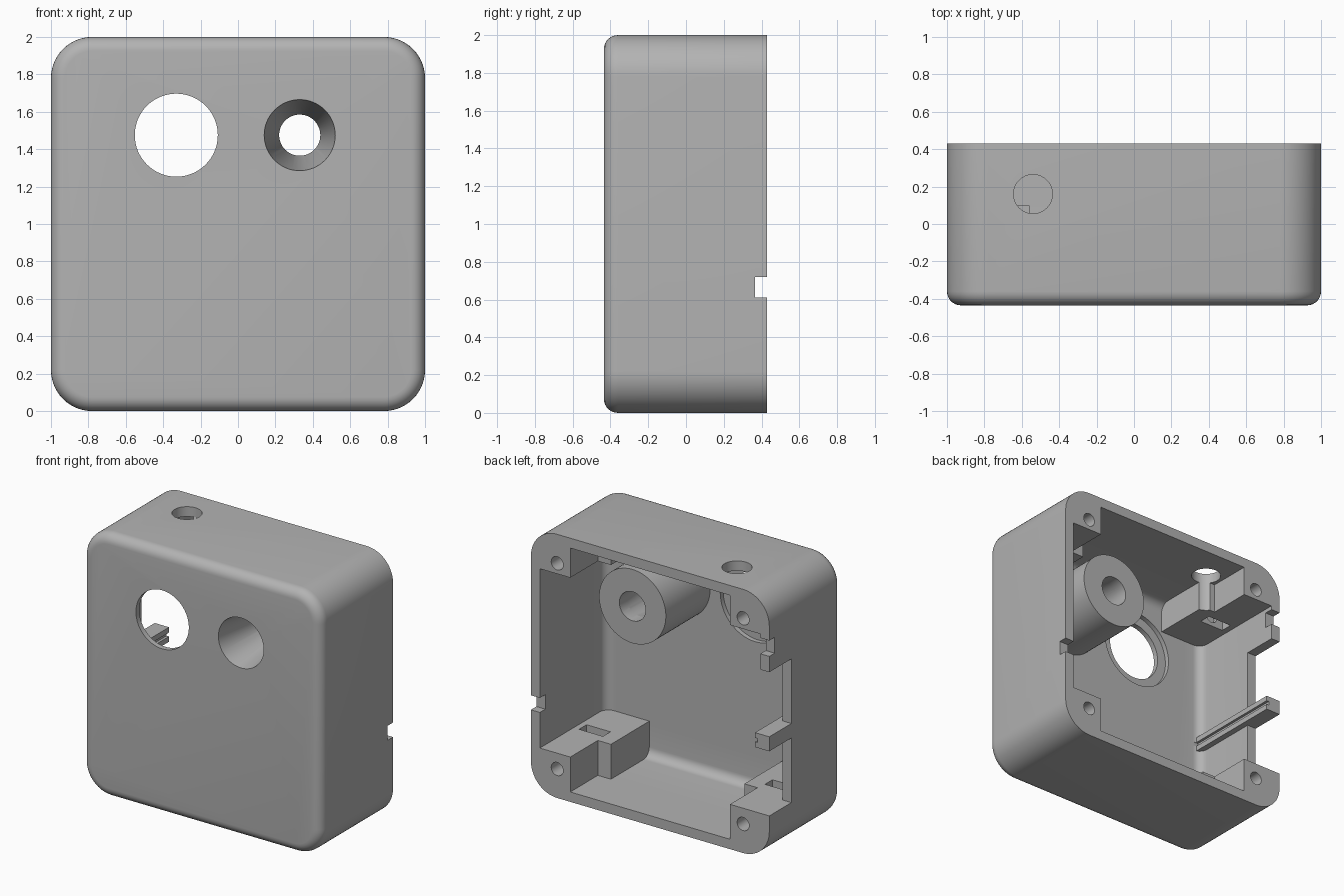
import bpy, bmesh, math
from mathutils import Matrix

if "Cube" in bpy.data.objects:
    bpy.data.objects.remove(bpy.data.objects["Cube"], do_unlink=True)

grey = bpy.data.materials.new("plain_grey")
grey.use_nodes = True
grey.diffuse_color = (0.45, 0.45, 0.45, 1)
grey.node_tree.nodes["Principled BSDF"].inputs["Base Color"].default_value = grey.diffuse_color

FRONT, BACK = -0.435, 0.43
WALL = 0.075
FLOOR = FRONT + WALL


def to_object(name, bm):
    mesh = bpy.data.meshes.new(name)
    bm.to_mesh(mesh)
    bm.free()
    mesh.materials.append(grey)
    obj = bpy.data.objects.new(name, mesh)
    bpy.context.collection.objects.link(obj)
    return obj


def box_mesh(x, y, z):
    bm = bmesh.new()
    bmesh.ops.create_cube(bm, size=1)
    for v in bm.verts:
        v.co = [r[0] if c < 0 else r[1] for c, r in zip(v.co, (x, y, z))]
    return bm


def box(name, x, y, z):
    return to_object(name, box_mesh([min(x), max(x)], y, z))


def rounded_box(name, x, y, z, corner, front):
    """Box with rounded upright corners and a rounded front rim."""
    bm = box_mesh(x, y, z)
    along_y = [e for e in bm.edges if abs(e.verts[0].co.y - e.verts[1].co.y) > 0.1]
    bmesh.ops.bevel(bm, geom=along_y, offset=corner, segments=14, profile=0.5, affect='EDGES')
    rim = [e for e in bm.edges if all(abs(v.co.y - y[0]) < 1e-4 for v in e.verts)]
    bmesh.ops.bevel(bm, geom=rim, offset=front, segments=7, profile=0.5, affect='EDGES')
    return to_object(name, bm)


def cylinder(name, x, z, r, y0, y1, r_end=None):
    """Cylinder or cone along y, r at y0 and r_end at y1."""
    bm = bmesh.new()
    turn = Matrix.Translation((x, (y0 + y1) / 2, z)) @ Matrix.Rotation(-math.pi / 2, 4, 'X')
    bmesh.ops.create_cone(bm, cap_ends=True, segments=64, radius1=r,
                          radius2=r_end or r, depth=y1 - y0, matrix=turn)
    return to_object(name, bm)


def combine(target, tool, operation='DIFFERENCE'):
    mod = target.modifiers.new("cut", 'BOOLEAN')
    mod.operation, mod.object, mod.solver = operation, tool, 'EXACT'
    bpy.context.view_layer.objects.active = target
    bpy.ops.object.modifier_apply(modifier=mod.name)
    bpy.data.objects.remove(tool, do_unlink=True)


case = rounded_box("case", (-1, 1), (FRONT, BACK), (0, 2), 0.22, 0.075)
cavity = rounded_box("cavity", (WALL - 1, 1 - WALL), (FLOOR, 0.6), (WALL, 2 - WALL), 0.14, 0.07)

# Corner posts: slim at the back, wider towards the front
for side in (-1, 1):
    for z in ((-0.2, 0.34), (1.7, 2.2)):
        post = box("post", (side * 0.67, side * 1.2), (-0.6, 0.8), z)
        combine(post, box("wide_post", (side * 0.56, side * 1.1), (-0.5, 0.1),
                          (z[0] + 0.05 if z[0] < 0 else z[0],
                           z[1] if z[0] < 0 else z[1] - 0.05)), 'UNION')
        combine(cavity, post)

# Tubular boss and side rib left standing inside the cavity
BOSS_X, HOLE_Z = 0.33, 1.475
combine(cavity, cylinder("boss", BOSS_X, HOLE_Z, 0.28, -0.6, 0.17))
combine(cavity, box("rib", (-0.88, -1.1), (-0.6, BACK), (0.83, 0.94)))
combine(case, cavity)

# Guide groove along the rib
combine(case, box("groove", (-0.9, -0.86), (FLOOR, 0.6), (0.87, 0.9)))

# Tapered bore, window and its inner recess
combine(case, cylinder("bore", BOSS_X, HOLE_Z, 0.11, 0, 0.5))
combine(case, cylinder("taper", BOSS_X, HOLE_Z, 0.19, FRONT, 0.08, 0.11))
combine(case, cylinder("window", -BOSS_X, HOLE_Z, 0.222, -0.6, 0))
combine(case, cylinder("recess", -BOSS_X, HOLE_Z, 0.295, FLOOR - 0.035, FLOOR + 0.02))

# Screw holes and nut slots
for x in (-0.78, 0.78):
    for z, slot in ((0.22, (0.1, 0.4)), (1.78, (1.65, 1.9))):
        combine(case, cylinder("screw_hole", x, z, 0.05, -0.1, 0.6))
        combine(case, box("nut_slot", (x - 0.1, x + 0.1), (-0.065, 0.025), slot))

# Round hole through the top
bm = bmesh.new()
bmesh.ops.create_cone(bm, cap_ends=True, segments=64, radius1=0.104, radius2=0.104,
                      depth=0.5, matrix=Matrix.Translation((-0.54, 0.16, 1.9)))
combine(case, to_object("top_hole", bm))

# Side wall openings on either side of the rib, and the lid notches
for z in ((0.34, 0.83), (0.94, 1.43)):
    combine(case, box("side_opening", (-1.1, -0.9), (0.165, 0.6), z))
combine(case, box("notch", (-1.1, -0.9), (0.365, 0.6), (1.55, 1.67)))
combine(case, box("notch", (0.9, 1.1), (0.365, 0.6), (0.61, 0.72)))

bpy.ops.object.select_all(action='DESELECT')
case.select_set(True)
bpy.context.view_layer.objects.active = case
bpy.ops.object.shade_smooth_by_angle(angle=math.radians(30))
